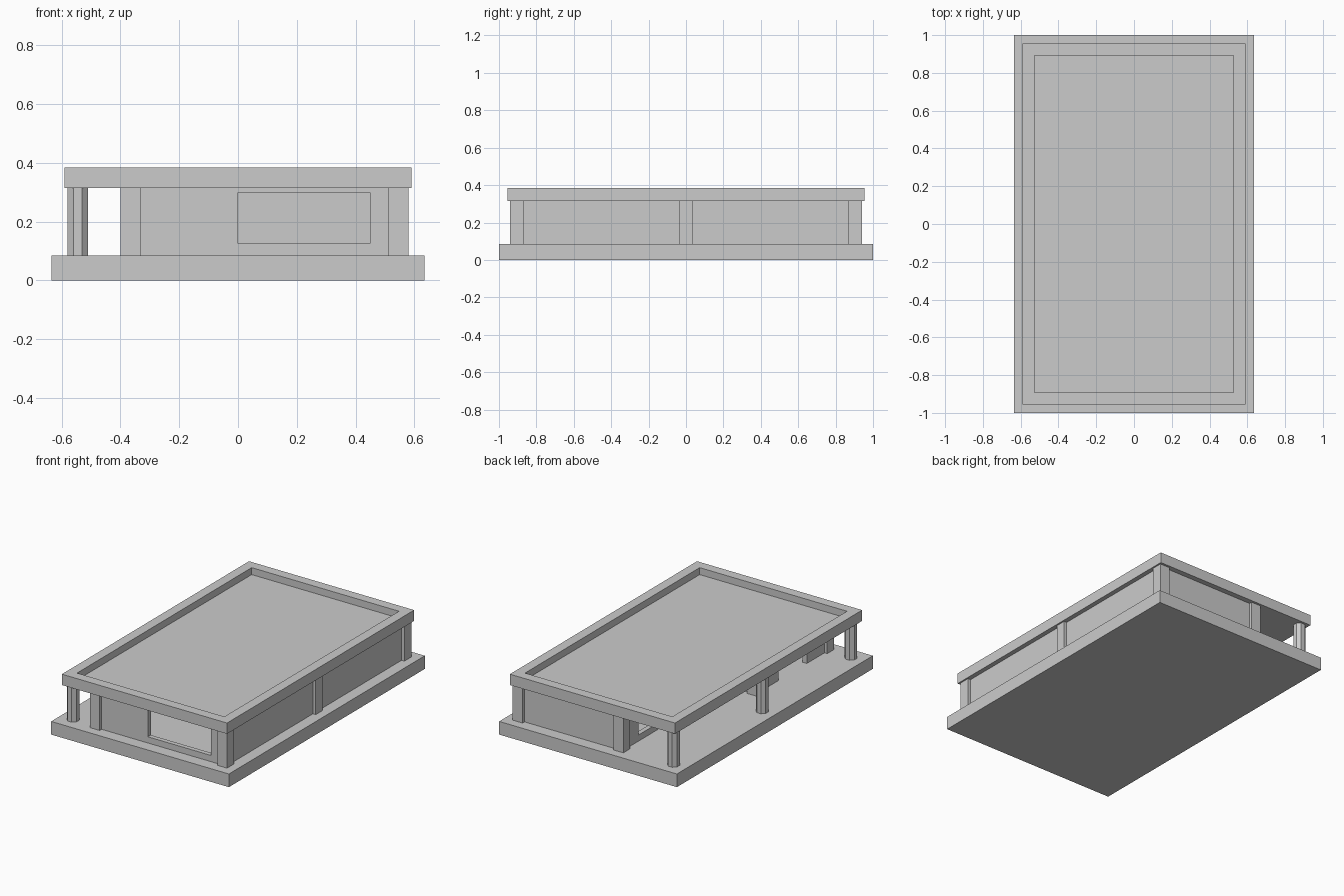
import bpy, bmesh, math
from mathutils import Matrix, Vector

if "Cube" in bpy.data.objects:
    bpy.data.objects.remove(bpy.data.objects["Cube"])

Z0, Z1 = 0.085, 0.315   # floor level, roof underside
T = 0.015               # half wall thickness


def make_object(name, bm):
    bmesh.ops.recalc_face_normals(bm, faces=bm.faces)
    mesh = bpy.data.meshes.new(name)
    bm.to_mesh(mesh)
    bm.free()
    obj = bpy.data.objects.new(name, mesh)
    bpy.context.collection.objects.link(obj)
    return obj


def box(name, x0, x1, y0, y1, z0, z1):
    lo, hi = Vector((x0, y0, z0)), Vector((x1, y1, z1))
    bm = bmesh.new()
    bmesh.ops.create_cube(bm, size=1)
    bmesh.ops.scale(bm, vec=hi - lo, verts=bm.verts)
    bmesh.ops.translate(bm, vec=(lo + hi) / 2, verts=bm.verts)
    return make_object(name, bm)


def wall(name, axis, at, a, b, hole=None):
    """Thin wall along an axis; hole = (start, end, bottom, top), cut right through."""
    bm = bmesh.new()

    def point(s, z):
        return (s, at - T, z) if axis == 'x' else (at - T, s, z)

    # grid of wall panels, leaving out the one at the hole
    ss = [a, b] if hole is None else [a, hole[0], hole[1], b]
    zs = [Z0, Z1] if hole is None else [Z0, hole[2], hole[3], Z1]
    grid = [[bm.verts.new(point(s, z)) for z in zs] for s in ss]
    for i in range(len(ss) - 1):
        for j in range(len(zs) - 1):
            if (i, j) != (1, 1) and zs[j + 1] - zs[j] > 1e-5:
                bm.faces.new((grid[i][j], grid[i + 1][j], grid[i + 1][j + 1], grid[i][j + 1]))
    geom = bmesh.ops.extrude_face_region(bm, geom=bm.faces[:], use_keep_orig=True)['geom']
    move = (0, 2 * T, 0) if axis == 'x' else (2 * T, 0, 0)
    bmesh.ops.translate(bm, vec=move, verts=[g for g in geom if isinstance(g, bmesh.types.BMVert)])
    bmesh.ops.dissolve_limit(bm, angle_limit=0.01, verts=bm.verts, edges=bm.edges)
    return make_object(name, bm)


# base slab
box("base_slab", -0.635, 0.635, -1, 1, 0, Z0)

# roof with sunken top and raised rim
roof_bm = bmesh.new()
bmesh.ops.create_cube(roof_bm, size=1)
bmesh.ops.scale(roof_bm, vec=(1.18, 1.91, 0.07), verts=roof_bm.verts)
bmesh.ops.translate(roof_bm, vec=(0, 0, 0.35), verts=roof_bm.verts)
top = max(roof_bm.faces, key=lambda f: f.calc_center_median().z)
bmesh.ops.inset_region(roof_bm, faces=[top], thickness=0.09)
inner = bmesh.ops.extrude_face_region(roof_bm, geom=[top])['geom']
bmesh.ops.translate(roof_bm, vec=(0, 0, -0.045),
                    verts=[g for g in inner if isinstance(g, bmesh.types.BMVert)])
if top.is_valid:
    bmesh.ops.delete(roof_bm, geom=[top], context='FACES_ONLY')
make_object("roof", roof_bm)

# square posts at wall corners
posts = [(0.545, -0.905), (0.545, 0), (0.545, 0.905), (-0.365, -0.905),
         (-0.365, -0.185), (-0.175, -0.185), (-0.175, 0.905)]
for i, (x, y) in enumerate(posts):
    box(f"square_post_{i + 1}", x - 0.035, x + 0.035, y - 0.035, y + 0.035, Z0, Z1)

# octagonal columns along the open porch
for i, y in enumerate((-0.905, 0, 0.905)):
    bm = bmesh.new()
    r = 0.035 / math.cos(math.pi / 8)
    bmesh.ops.create_cone(bm, cap_ends=True, segments=8, radius1=r, radius2=r, depth=Z1 - Z0,
                          matrix=Matrix.Translation((-0.545, y, (Z0 + Z1) / 2))
                          @ Matrix.Rotation(math.pi / 8, 4, 'Z'))
    # keep flats facing the axes whatever the starting angle
    if max(v.co.y for v in bm.verts) - y > 0.036:
        bmesh.ops.rotate(bm, cent=(-0.545, y, 0), verts=bm.verts,
                         matrix=Matrix.Rotation(math.pi / 8, 3, 'Z'))
    make_object(f"porch_column_{i + 1}", bm)

# outer walls
wall("front_wall", 'x', -0.905, -0.33, 0.51, (0.0, 0.45, 0.125, 0.30))
wall("back_wall", 'x', 0.905, -0.14, 0.51)
wall("right_wall_front", 'y', 0.545, -0.87, -0.035)
wall("right_wall_back", 'y', 0.545, 0.035, 0.87)

# porch side walls: doorway in front part, step back, window in rear part
wall("entry_wall", 'y', -0.365, -0.87, -0.22, (-0.69, -0.40, Z0, 0.30))
wall("step_wall", 'x', -0.185, -0.33, -0.21)
wall("porch_wall", 'y', -0.175, -0.15, 0.87, (0.30, 0.755, 0.125, 0.30))
